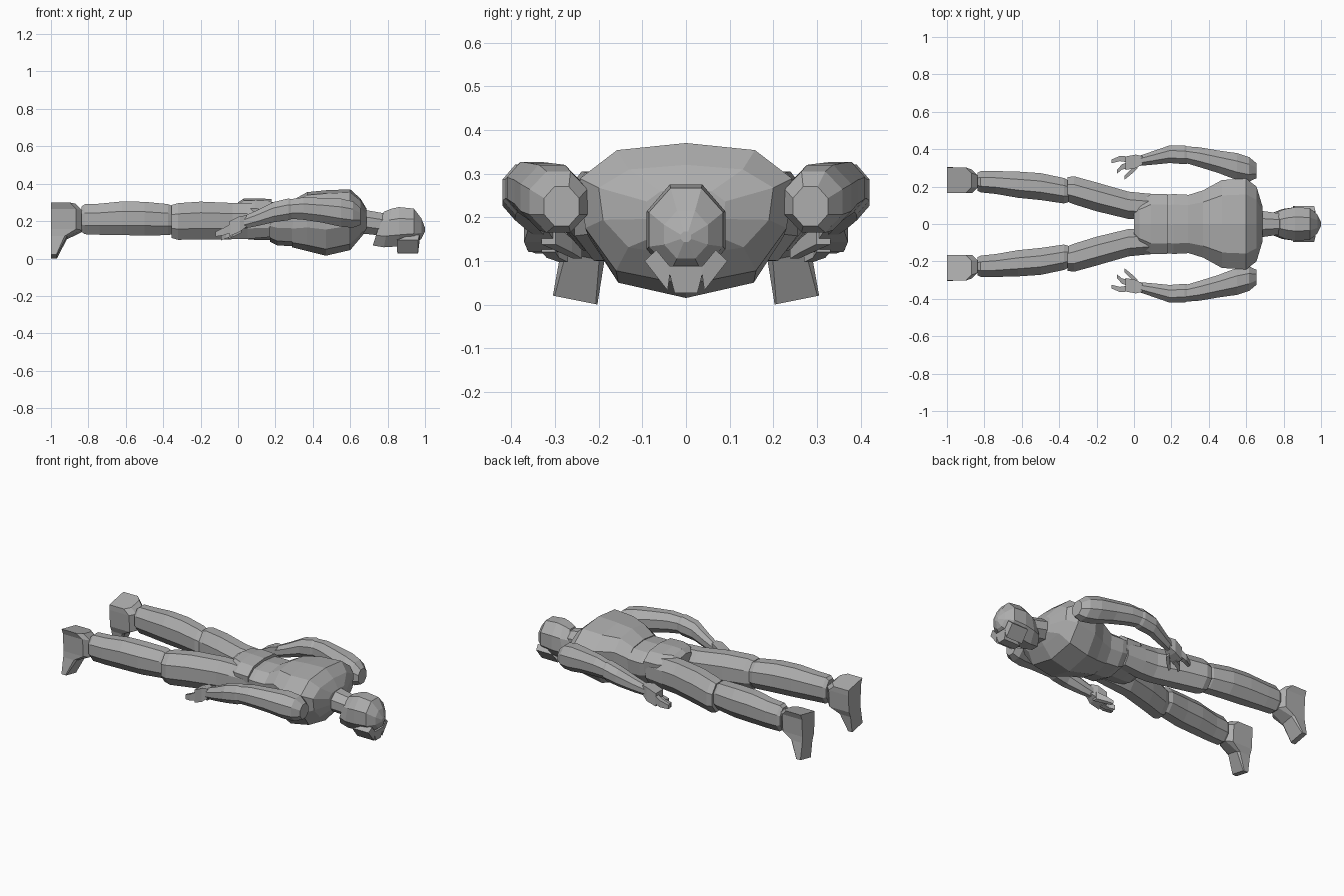
import bpy, bmesh, math

grey = bpy.data.materials.new("plain grey")
grey.diffuse_color = (0.42, 0.42, 0.42, 1)


def skin(name, rings, mirror=False):
    """Join rings of equal point count into a closed faceted solid."""
    bm = bmesh.new()
    loops = [[bm.verts.new(p) for p in r] for r in rings]
    n = len(loops[0])
    for a, b in zip(loops, loops[1:]):
        for i in range(n):
            j = (i + 1) % n
            bm.faces.new((a[i], a[j], b[j], b[i]))
    bm.faces.new(loops[0])
    bm.faces.new(loops[-1])
    bmesh.ops.recalc_face_normals(bm, faces=bm.faces)
    me = bpy.data.meshes.new(name)
    bm.to_mesh(me)
    bm.free()
    me.materials.append(grey)
    ob = bpy.data.objects.new(name, me)
    bpy.context.collection.objects.link(ob)
    if mirror:
        m = ob.modifiers.new("other side", 'MIRROR')
        m.use_axis = (False, True, False)
    return ob


def ring(x, y, z, ry, rz, n=8, lean=0.0):
    """Regular ring across the x axis, flat side up, radii measured to the flats."""
    k = 1 / math.cos(math.pi / n)
    pts = []
    for i in range(n):
        a = 2 * math.pi * (i + 0.5) / n
        dz = rz * k * math.sin(a)
        pts.append((x + lean * dz, y + ry * k * math.cos(a), z + dz))
    return pts


def limb(name, data, n=8):
    return skin(name, [ring(*d, n=n) for d in data], mirror=True)


# Torso and pelvis share one half outline, scaled per ring
HALF = [(0, 1), (.65, .9), (1, .5), (.95, -.2), (.66, -.8), (0, -1)]
OUTLINE = HALF + [(-y, z) for y, z in HALF[-2:0:-1]]


def body(name, data):
    skin(name, [[(x, y * w, (hi + lo) / 2 + z * (hi - lo) / 2) for y, z in OUTLINE]
                for x, w, lo, hi in data])


body("chest", [(.29, .155, .06, .31), (.37, .18, .04, .355), (.47, .235, .015, .365),
               (.60, .243, .045, .37), (.655, .20, .11, .32), (.688, .09, .15, .265)])
body("abdomen", [(.17, .155, .09, .30), (.21, .16, .07, .305), (.31, .155, .065, .305)])
body("pelvis", [(.00, .07, .13, .30), (.03, .12, .105, .32), (.09, .16, .10, .322),
                (.18, .16, .10, .318)])

# Neck and head
skin("neck", [ring(.65, 0, .20, .075, .065), ring(.79, 0, .18, .055, .06)])
skin("head", [ring(.75, 0, .16, .058, .09, lean=.33), ring(.80, 0, .163, .08, .103, lean=.2),
              ring(.86, 0, .17, .09, .105), ring(.94, 0, .172, .085, .095),
              ring(.98, 0, .16, .05, .055), ring(.999, 0, .155, .012, .012)])


# Flared brow tufts: a top edge and a bottom edge across (y, z)
def tuft(name, top, low, mirror):
    def quad(e, x0, x1):
        (a, b) = e
        return [(x0, *a), (x1, *a), (x1, *b), (x0, *b)]
    skin(name, [quad(top, .92, .97), quad(low, .85, .963)], mirror)


tuft("middle_tuft", [(-.042, .088), (.042, .088)], [(-.026, .026), (.026, .026)], False)
tuft("side_tufts", [(.035, .085), (.068, .125)], [(.042, .032), (.095, .10)], True)

# Legs
limb("thighs", [(.17, .10, .20, .055, .085), (.05, .095, .20, .07, .095),
                (-.03, .10, .20, .073, .097), (-.20, .145, .203, .077, .101),
                (-.32, .18, .198, .075, .098), (-.355, .185, .198, .066, .088)])
limb("calves", [(-.35, .175, .205, .058, .075), (-.375, .178, .208, .068, .083),
                (-.50, .20, .213, .072, .090), (-.62, .21, .215, .070, .090),
                (-.74, .222, .21, .061, .083), (-.82, .226, .21, .057, .080),
                (-.838, .226, .21, .047, .066)])


# Feet hang down from the ankles, tilted slightly outward
def sole(x1, y0, y1, z, c):
    s = .2
    pts = [(-1, y0), (x1 - c, y0), (x1, y0 + c), (x1, y1 - c), (x1 - c, y1), (-1, y1)]
    return [(x, y, z + s * (y - y0)) for x, y in pts]


skin("feet", [sole(-.968, .203, .305, 0, .004), sole(-.915, .187, .287, .10, .012),
              sole(-.835, .172, .285, .135, .03), sole(-.835, .165, .29, .24, .03),
              sole(-.87, .165, .303, .272, .03)], mirror=True)

# Arms
limb("upper_arms", [(.655, .285, .225, .040, .045), (.615, .292, .235, .066, .070),
                    (.55, .307, .245, .072, .075), (.45, .333, .258, .060, .066),
                    (.35, .357, .267, .053, .060), (.28, .37, .265, .045, .052)])
limb("forearms", [(.305, .366, .265, .040, .046), (.27, .37, .263, .050, .058),
                  (.19, .373, .248, .047, .054), (.10, .353, .215, .036, .042),
                  (.03, .338, .193, .027, .033)])

# Hands: palm, two finger groups and thumb
limb("palms", [(.045, .34, .20, .022, .030), (.01, .335, .185, .036, .042),
               (-.045, .325, .160, .036, .040)], n=4)
limb("outer_fingers", [(-.03, .345, .165, .016, .025), (-.075, .350, .145, .014, .020),
                       (-.12, .335, .130, .010, .013)], n=4)
limb("inner_fingers", [(-.03, .315, .145, .016, .025), (-.065, .305, .125, .014, .018),
                       (-.09, .280, .110, .010, .013)], n=4)
limb("thumbs", [(.02, .315, .160, .016, .022), (-.02, .275, .135, .014, .016),
                (-.05, .248, .115, .010, .010)], n=4)
